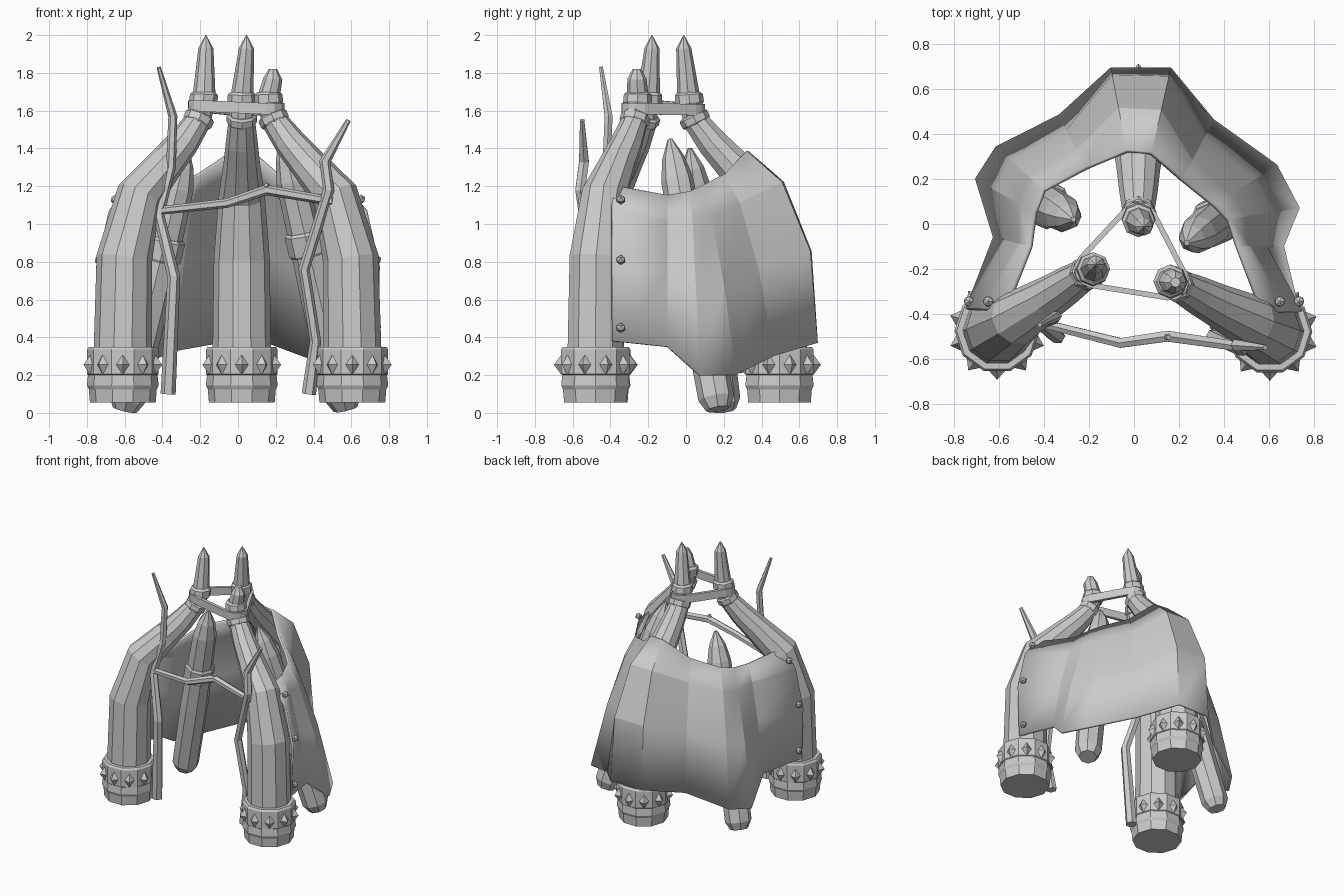
import bpy, bmesh, math
from mathutils import Vector, Matrix

if "Cube" in bpy.data.objects:
    bpy.data.objects.remove(bpy.data.objects["Cube"])


def finish(name, bm):
    bmesh.ops.recalc_face_normals(bm, faces=bm.faces)
    me = bpy.data.meshes.new(name)
    bm.to_mesh(me)
    bm.free()
    ob = bpy.data.objects.new(name, me)
    bpy.context.collection.objects.link(ob)
    return ob


def tube(name, pts, radii, sides):
    """Faceted tube through pts with one radius per point, ends capped."""
    bm = bmesh.new()
    pts = [Vector(p) for p in pts]
    rings = []
    for i, (p, r) in enumerate(zip(pts, radii)):
        d = Vector()
        if i:
            d += (p - pts[i - 1]).normalized()
        if i < len(pts) - 1:
            d += (pts[i + 1] - p).normalized()
        u = Vector((0, 1, 0)).cross(d).normalized()
        v = d.cross(u).normalized()
        rings.append([bm.verts.new(p + r * (math.cos(a) * u + math.sin(a) * v))
                      for a in (2 * math.pi * k / sides for k in range(sides))])
    for a, b in zip(rings, rings[1:]):
        for k in range(sides):
            n = (k + 1) % sides
            bm.faces.new((a[k], a[n], b[n], b[k]))
    bm.faces.new(rings[0])
    bm.faces.new(rings[-1])
    return finish(name, bm)


# Three curved legs meeting near the top: base xy, top xy, tip xy, broken tip?
legs = {
    "left": ((-0.61, -0.475), (-0.18, -0.20), (-.17, -.18), False),
    "right": ((0.605, -0.48), (0.16, -0.255), (.185, -.26), True),
    "back": ((0.02, 0.495), (0.02, 0.015), (.045, -.012), False),
}
curve = [(0.30, 0, .155), (0.82, .02, .148), (1.15, .2, .122), (1.325, .54, .096),
         (1.43, .74, .085), (1.55, .93, .07), (1.68, 1, .062)]
for side, (base, top, tip, broken) in legs.items():
    b, t = Vector(base), Vector(top)

    def at(z, f):
        return (*b.lerp(t, f), z)

    tube(side + "_leg", [at(z, f) for z, f, r in curve], [r for z, f, r in curve], 10)
    # pointed or broken tip
    if broken:
        tube(side + "_tip", [at(1.66, 1), (*tip, 1.77), (*tip, 1.82)], [.06, .05, .022], 8)
    else:
        tube(side + "_tip", [at(1.66, 1), (*tip, 1.93), (*tip, 2.0)], [.062, .04, .002], 8)
    # binding rings
    tube(side + "_upper_ring", [at(1.625, .985), at(1.64, .99), at(1.685, 1), at(1.70, 1)],
         [.066, .076, .074, .058], 8)
    tube(side + "_lower_ring", [at(1.53, .91), at(1.54, .92), at(1.57, .95), at(1.58, .96)],
         [.072, .08, .08, .068], 8)
    # foot cup with studded collar
    prof = [(.055, .174), (.125, .180), (.145, .190), (.20, .184), (.205, .19),
            (.335, .19), (.35, .18)]
    tube(side + "_foot", [at(z, 0) for z, r in prof], [r for z, r in prof], 10)
    bm = bmesh.new()
    for k in range(10):
        a = math.radians(18 + 36 * k)
        out = Vector((math.cos(a), math.sin(a), 0))
        pos = Vector(at(.255, 0)) + out * .199
        m = (Matrix.Translation(pos) @ out.to_track_quat('Z', 'Y').to_matrix().to_4x4()
             @ Matrix.Diagonal((.66, 1, 1, 1)))
        bmesh.ops.create_cone(bm, cap_ends=True, segments=4, radius1=.055, radius2=0,
                              depth=.04, matrix=m)
    finish(side + "_foot_studs", bm)

# Strap looped around the three tops
bm = bmesh.new()
loop = []
for side, a0, a1, z in (("back", 27, 138, 1.605), ("left", 138, 262, 1.625), ("right", 262, 387, 1.61)):
    c = legs[side][1]
    for k in range(5):
        a = math.radians(a0 + (a1 - a0) * k / 4)
        loop.append([bm.verts.new((c[0] + r * math.cos(a), c[1] + r * math.sin(a), z + h))
                     for r, h in ((.062, -.03), (.086, -.03), (.086, .03), (.062, .03))])
for i, p in enumerate(loop):
    q = loop[(i + 1) % len(loop)]
    for k in range(4):
        bm.faces.new((p[k], p[(k + 1) % 4], q[(k + 1) % 4], q[k]))
finish("strap", bm)

# Leaning posts inside the cover
for side, lo, hi in (("left", (-.60, .20, .015), (-.27, .02, 1.40)),
                     ("right", (.57, .17, .02), (.235, -.085, 1.45))):
    lo, hi = Vector(lo), Vector(hi)
    pp = [(0, .065), (.04, .095), (.4, .1), (.85, .085), (.93, .06), (1, .012)]
    tube(side + "_post", [lo.lerp(hi, f) for f, r in pp], [r for f, r in pp], 8)
    tube(side + "_post_band", [lo.lerp(hi, f) for f in (.57, .58, .65, .66)],
         [.098, .108, .108, .096], 8)

# Hide cover: columns of bottom point, top point, outward bulge
cols = [((.73, -.39, .38), (.57, -.39, 1.20), .09),
        ((.66, -.10, .35), (.46, -.10, 1.15), .02),
        ((.73, .07, .20), (.42, .02, 1.17), .03),
        ((.63, .26, .20), (.36, .08, 1.20), .04),
        ((.35, .46, .30), (.21, .20, 1.26), .05),
        ((.16, .69, .37), (.075, .315, 1.38), .145),
        ((-.10, .69, .37), (-.03, .325, 1.38), .145),
        ((-.33, .48, .33), (-.21, .25, 1.26), .05),
        ((-.61, .34, .22), (-.40, .15, 1.20), .04),
        ((-.70, .20, .20), (-.44, .05, 1.17), .03),
        ((-.62, -.06, .35), (-.46, -.10, 1.15), .02),
        ((-.73, -.38, .38), (-.57, -.38, 1.20), .09)]
bm = bmesh.new()
grid = []
for lo, hi, bulge in cols:
    lo, hi = Vector(lo), Vector(hi)
    out = (lo - hi).to_2d().normalized().to_3d()
    grid.append([bm.verts.new(lo.lerp(hi, f) + out * bulge * w)
                 for f, w in ((0, 0), (.48, 1), (.84, .9), (1, 0))])
for a, b in zip(grid, grid[1:]):
    for k in range(3):
        bm.faces.new((a[k], b[k], b[k + 1], a[k + 1]))
cover = finish("hide_cover", bm)
mod = cover.modifiers.new("thickness", 'SOLIDIFY')
mod.thickness = .018
mod.offset = 0
bpy.context.view_layer.objects.active = cover
cover.select_set(True)
bpy.ops.object.shade_smooth_by_angle(angle=math.radians(14))

# Rivets along both front edges of the cover
bm = bmesh.new()
for s in (-1, 1):
    for x, z in ((.735, .45), (.735, .81), (.65, 1.13)):
        bmesh.ops.create_icosphere(bm, subdivisions=1, radius=.026,
                                   matrix=Matrix.Translation((s * x, -.345, z)))
finish("rivets", bm)

# Thin branches forming the front frame
tube("left_branch", [(-.37, -.47, .10), (-.34, -.50, .72), (-.42, -.44, 1.05), (-.355, -.42, 1.30),
                     (-.345, -.41, 1.57), (-.42, -.45, 1.83)],
     [.04, .034, .03, .026, .024, .011], 6)
tube("right_branch", [(.375, -.46, .10), (.41, -.48, .38), (.35, -.50, .76), (.48, -.56, 1.18),
                      (.46, -.54, 1.33), (.585, -.55, 1.55)],
     [.038, .03, .03, .03, .03, .013], 6)
tube("cross_branch", [(-.42, -.44, 1.07), (-.06, -.53, 1.11), (.15, -.50, 1.18), (.50, -.55, 1.12)],
     [.022, .025, .028, .024], 6)
tube("cross_twig", [(.14, -.50, 1.17), (.155, -.505, 1.215)], [.02, .012], 5)
